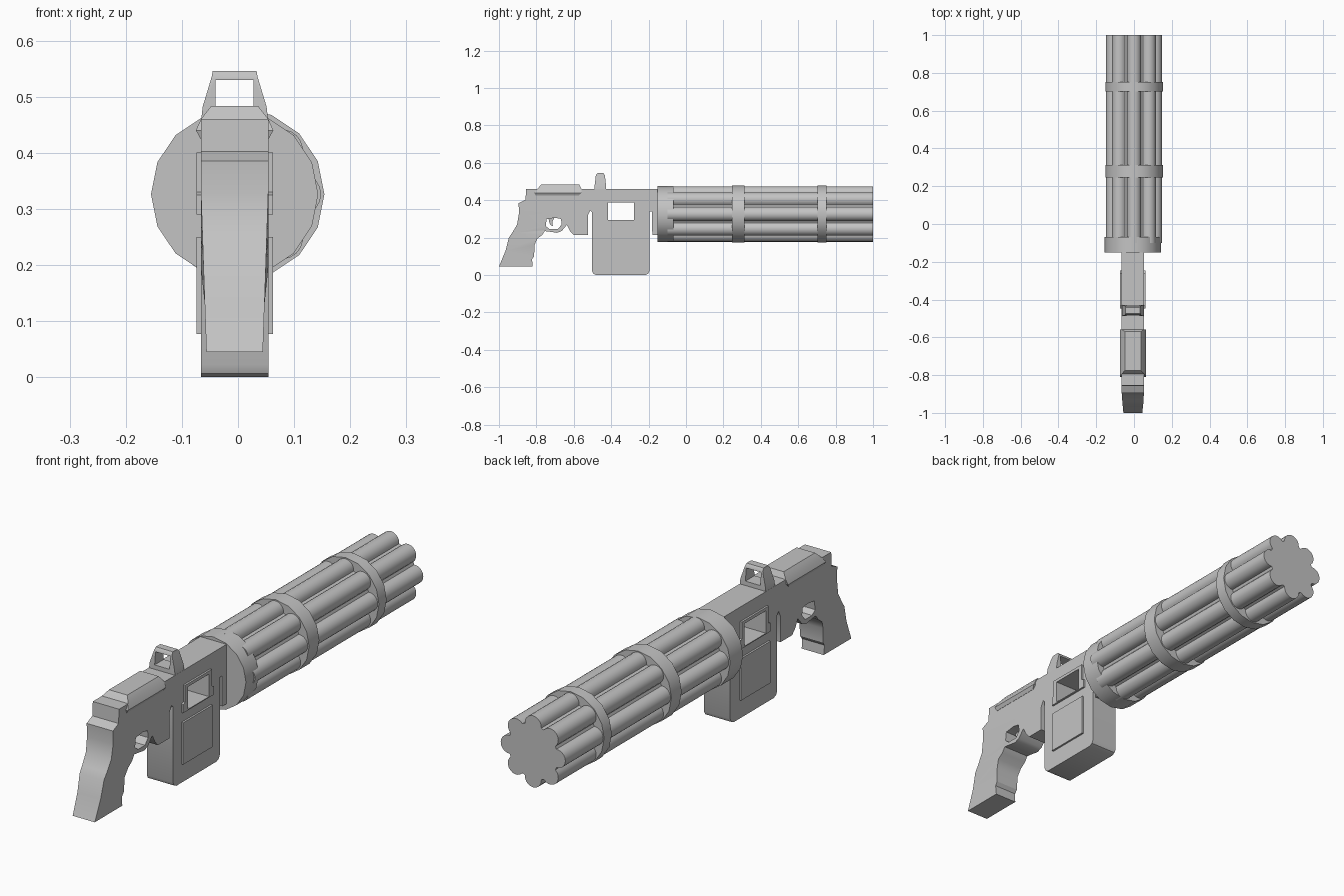
import bpy, bmesh, math
from mathutils import Matrix, Vector

if "Cube" in bpy.data.objects:
    bpy.data.objects.remove(bpy.data.objects["Cube"])

steel = bpy.data.materials.new("grey_steel")
steel.diffuse_color = (0.55, 0.55, 0.55, 1)
steel.use_nodes = True
steel.node_tree.nodes["Principled BSDF"].inputs["Base Color"].default_value = steel.diffuse_color

# local profile axes -> world: SIDE extrudes along x, LENGTH extrudes along y
SIDE = Matrix(((0, 0, 1, 0), (1, 0, 0, 0), (0, 1, 0, 0), (0, 0, 0, 1)))
LENGTH = Matrix(((1, 0, 0, 0), (0, 0, -1, 0), (0, 1, 0, 0), (0, 0, 0, 1)))
MID = -0.006  # centre plane of the receiver


def finish(name, me):
    bm = bmesh.new()
    bm.from_mesh(me)
    bmesh.ops.remove_doubles(bm, verts=bm.verts, dist=1e-5)
    bmesh.ops.recalc_face_normals(bm, faces=bm.faces)
    bm.to_mesh(me)
    bm.free()
    me.materials.clear()
    me.materials.append(steel)
    ob = bpy.data.objects.new(name, me)
    bpy.context.collection.objects.link(ob)
    bpy.ops.object.select_all(action='DESELECT')
    ob.select_set(True)
    bpy.context.view_layer.objects.active = ob
    bpy.ops.object.shade_smooth_by_angle(angle=math.radians(32))
    return ob


def prism(name, loops, frame, half, offset):
    """Extrude an outline (first loop) with holes (other loops)."""
    cu = bpy.data.curves.new(name, 'CURVE')
    cu.dimensions, cu.fill_mode, cu.extrude = '2D', 'BOTH', half
    for loop in loops:
        sp = cu.splines.new('POLY')
        sp.points.add(len(loop) - 1)
        for p, (a, b) in zip(sp.points, loop):
            p.co = (a, b, 0, 1)
        sp.use_cyclic_u = True
    tmp = bpy.data.objects.new("tmp", cu)
    bpy.context.collection.objects.link(tmp)
    dg = bpy.context.evaluated_depsgraph_get()
    me = bpy.data.meshes.new_from_object(tmp.evaluated_get(dg))
    bpy.data.objects.remove(tmp)
    me.transform(Matrix.Translation(Vector(offset)) @ frame)
    return finish(name, me)


def rect(y0, y1, z0, z1):
    return [(y0, z0), (y1, z0), (y1, z1), (y0, z1)]


# receiver, grip, trigger guard and magazine in one side outline
outline = [
    (-1, .045), (-.82, .045), (-.823, .085), (-.812, .10), (-.81, .16), (-.795, .195),
    (-.77, .213), (-.755, .235), (-.73, .232), (-.69, .226), (-.665, .235), (-.637, .268),
    (-.62, .235), (-.6, .214), (-.524, .214), (-.524, .32), (-.512, .345), (-.502, .335),
    (-.502, .022), (-.495, .007), (-.48, 0), (-.217, 0), (-.202, .007), (-.195, .022),
    (-.195, .34), (-.183, .34), (-.18, .214), (-.15, .214), (-.15, .46), (-.855, .46),
    (-.858, .402), (-.895, .385), (-.893, .33), (-.903, .27), (-.93, .225), (-.947, .2),
    (-.965, .13)]
window = rect(-.417, -.278, .294, .387)
guard_hole = [(-.75, .262), (-.73, .246), (-.685, .246), (-.665, .27), (-.668, .3),
              (-.70, .306), (-.745, .3)]
body = prism("receiver", [outline, window, guard_hole], SIDE, .06, (MID, 0, 0))
# the grip narrows towards its foot
for v in body.data.vertices:
    if v.co.y < -.8 and v.co.z < .33:
        v.co.x = MID + (v.co.x - MID) * (1 - .16 * (.33 - v.co.z) / .285)

# trigger
prism("trigger", [[(-.735, .304), (-.705, .304), (-.715, .285), (-.712, .262),
                   (-.725, .268), (-.732, .285)]], SIDE, .02, (MID, 0, 0))

# raised frame round the window, and raised magazine panels
frame = [(-.447, .295), (-.437, .295), (-.417, .294), (-.278, .294), (-.247, .295), (-.247, .325),
         (-.262, .33), (-.262, .40), (-.435, .40), (-.435, .33), (-.447, .325)]
prism("window_frame", [[(-.447, .29), (-.247, .29), (-.247, .325), (-.26, .33), (-.26, .4),
                        (-.435, .4), (-.435, .33), (-.447, .325)], window],
      SIDE, .068, (MID, 0, 0))
prism("magazine_panel", [rect(-.447, -.255, .077, .25)], SIDE, .068, (MID, 0, 0))

# bevelled top cover: rings of (z, half width, rear y, front y)
bm = bmesh.new()
rings = []
for z, w, y0, y1 in ((.425, .061, -.805, -.575), (.44, .069, -.81, -.56),
                     (.46, .06, -.795, -.558), (.483, .042, -.775, -.57)):
    rings.append([bm.verts.new((MID + sx * w, y, z))
                  for sx, y in ((-1, y0), (1, y0), (1, y1), (-1, y1))])
for a, b in zip(rings, rings[1:]):
    for i in range(4):
        j = (i + 1) % 4
        bm.faces.new((a[i], a[j], b[j], b[i]))
bm.faces.new(rings[0][::-1])
bm.faces.new(rings[-1])
cover = bpy.data.meshes.new("top_cover")
bm.to_mesh(cover)
bm.free()
finish("top_cover", cover)

# sight: trapezoid loop, narrowing towards the top when seen from the side
sight = prism("sight", [[(-.06, .455), (.06, .455), (.057, .482), (.041, .535), (.039, .546),
                         (-.039, .546), (-.041, .535), (-.057, .482)],
                        rect(-.034, .034, .478, .53)], LENGTH, .03, (MID, -.458, 0))
for v in sight.data.vertices:
    if v.co.z > .5:
        k = .5 if v.co.z > .54 else .8
        v.co.y = -.458 + (v.co.y + .458) * k

# cluster of eight barrels as one scalloped profile
AXIS_Z = .326
petals = []
for k in range(8):
    t = k * math.pi / 4
    for i in range(11):
        a = t + math.radians(-95 + 19 * i)
        petals.append((.11 * math.cos(t) + .038 * math.cos(a),
                       .11 * math.sin(t) + .038 * math.sin(a)))
prism("barrel_cluster", [petals], LENGTH, .55, (0, .45, AXIS_Z))


# rear collar and the two bands
def ring(r):
    return [(r * math.cos(i * math.pi / 8), r * math.sin(i * math.pi / 8)) for i in range(16)]


for name, x, r, y0, y1 in (("rear_collar", -.006, .149, -.152, -.068),
                           ("rear_band", .001, .153, .245, .312),
                           ("front_band", .001, .153, .702, .752)):
    prism(name, [ring(r)], LENGTH, (y1 - y0) / 2, (x, (y0 + y1) / 2, AXIS_Z))
